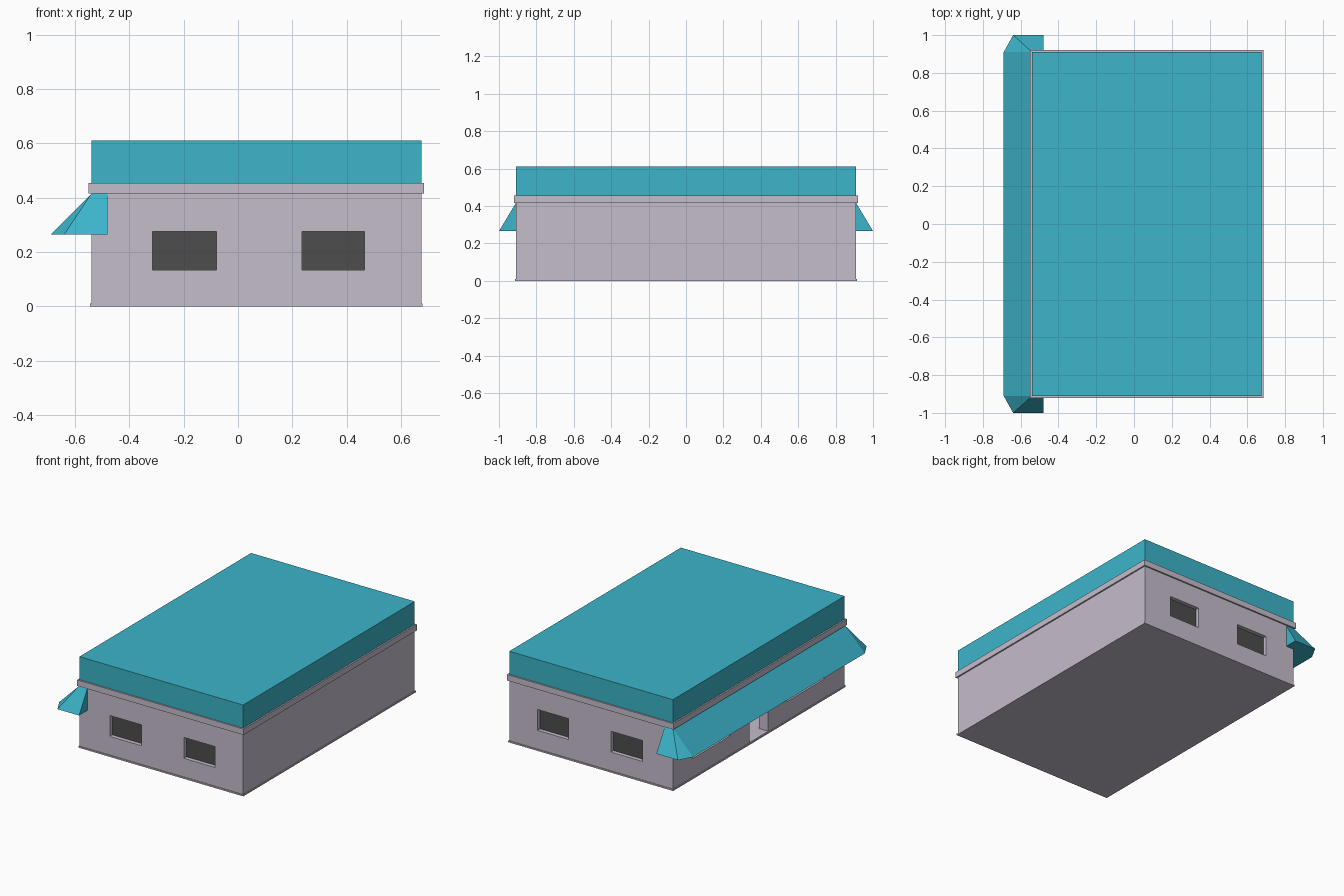
import bpy, bmesh

if "Cube" in bpy.data.objects:
    bpy.data.objects.remove(bpy.data.objects["Cube"])


def material(name, rgb):
    m = bpy.data.materials.new(name)
    m.diffuse_color = (*rgb, 1)
    m.use_nodes = True
    m.node_tree.nodes["Principled BSDF"].inputs["Base Color"].default_value = m.diffuse_color
    return m


WALL = material("pale_wall", (0.56, 0.51, 0.60))
TEAL = material("teal", (0.045, 0.46, 0.59))
GLASS = material("dark_glass", (0.074, 0.074, 0.074))


def finish(name, bm, mat):
    bmesh.ops.recalc_face_normals(bm, faces=bm.faces)
    me = bpy.data.meshes.new(name)
    bm.to_mesh(me)
    bm.free()
    me.materials.append(mat)
    ob = bpy.data.objects.new(name, me)
    bpy.context.collection.objects.link(ob)
    return ob


def box(name, x, y, z, mat):
    bm = bmesh.new()
    bmesh.ops.create_cube(bm, size=1)
    for v in bm.verts:
        v.co = [r[0] if c < 0 else r[1] for c, r in zip(v.co, (x, y, z))]
    return finish(name, bm, mat)


def cut(target, x, y, z):
    cutter = box("cutter", x, y, z, WALL)
    cutter.hide_render = True
    mod = target.modifiers.new("cut", 'BOOLEAN')
    mod.operation, mod.solver, mod.object = 'DIFFERENCE', 'EXACT', cutter
    bpy.context.view_layer.objects.active = target
    bpy.ops.object.modifier_apply(modifier=mod.name)
    bpy.data.objects.remove(cutter)


X0, X1, Y = -0.54, 0.675, 0.91
T, D = 0.067, 0.03   # wall thickness, window recess

# Hollow walls with a doorway on the left side
walls = box("walls", (X0, X1), (-Y, Y), (0.005, 0.43), WALL)
cut(walls, (X0 + T, X1 - T), (-Y + T, Y - T), (0.012, 0.42))
cut(walls, (X0 - 0.1, X0 + T + 0.05), (-0.1, 0.1), (0.012, 0.34))

# Recessed windows in both end walls
for side, s in (("front", -1), ("back", 1)):
    for i, wx in enumerate(((-0.315, -0.08), (0.235, 0.465))):
        cut(walls, wx, sorted((s * (Y - D), s * (Y + 0.1))), (0.135, 0.275))
        box(f"{side}_window_{i + 1}", wx, sorted((s * (Y - D - 0.01), s * (Y - D + 0.003))),
            (0.135, 0.275), GLASS)

# Shop windows under the awning, either side of the door
for i, s in enumerate((-1, 1)):
    wy = sorted((s * 0.3, s * 0.7))
    cut(walls, (X0 - 0.1, X0 + D), wy, (0.135, 0.275))
    box(f"shop_window_{i + 1}", (X0 + D - 0.003, X0 + D + 0.01), wy, (0.135, 0.275), GLASS)

# Plinth, ledge and roof
box("plinth", (X0 - 0.005, X1 + 0.005), (-Y - 0.005, Y + 0.005), (0, 0.01), WALL)
box("ledge", (X0 - 0.01, X1 + 0.01), (-Y - 0.01, Y + 0.01), (0.415, 0.455), WALL)
box("roof", (X0, X1), (-Y, Y), (0.455, 0.61), TEAL)

# Awning that wraps round both left corners
bm = bmesh.new()
half = [(-0.48, 1.0), (-0.64, 1.0), (-0.69, 0.91)]
rim = half + [(x, -y) for x, y in reversed(half)]
low = [bm.verts.new((x, y, 0.265)) for x, y in rim]
ends = [bm.verts.new((-0.48, s * Y, 0.415)) for s in (1, -1)]
tops = [bm.verts.new((X0, s * Y, 0.415)) for s in (1, -1)]
feet = [bm.verts.new((-0.48, s * Y, 0.265)) for s in (1, -1)]
inner = [bm.verts.new((X0, s * Y, 0.265)) for s in (1, -1)]
bm.faces.new((low[2], low[3], tops[1], tops[0]))
bm.faces.new((low[2], low[3], inner[1], inner[0]))
bm.faces.new((tops[0], tops[1], inner[1], inner[0]))
for k, (a, b, c) in enumerate(((0, 1, 2), (5, 4, 3))):
    a, b, c = low[a], low[b], low[c]
    bm.faces.new((a, b, tops[k], ends[k]))
    bm.faces.new((b, c, tops[k]))
    bm.faces.new((a, ends[k], feet[k]))
    bm.faces.new((feet[k], inner[k], c, b, a))
    bm.faces.new((ends[k], tops[k], inner[k], feet[k]))
finish("awning", bm, TEAL)
